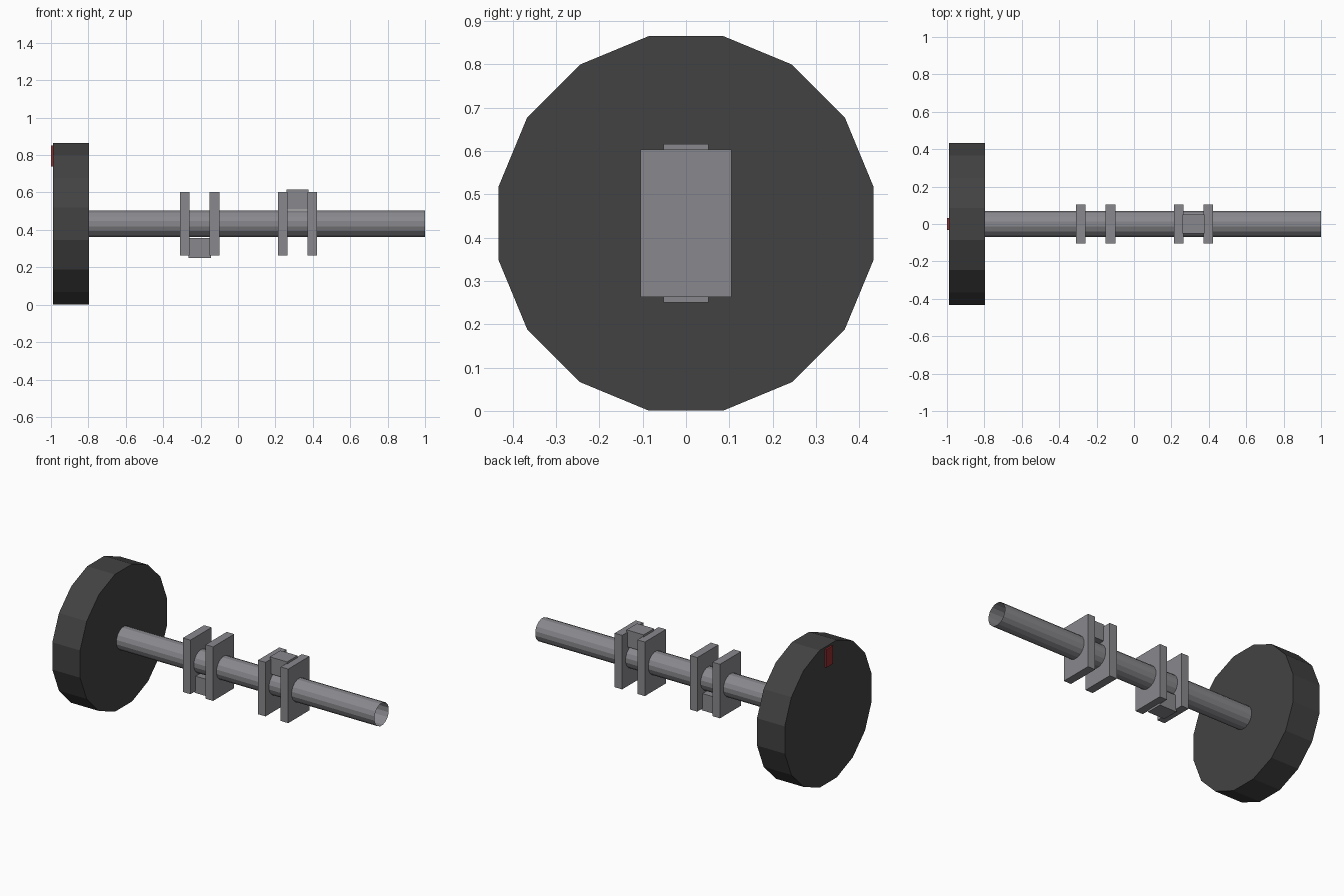
import bpy, bmesh
from math import pi, cos
from mathutils import Matrix

cube = bpy.data.objects.get("Cube")
if cube:
    bpy.data.objects.remove(cube, do_unlink=True)

AXIS_Z = 0.433
SIDES = 16


def material(name, rgb):
    m = bpy.data.materials.new(name)
    m.use_nodes = True
    m.diffuse_color = (*rgb, 1)
    m.node_tree.nodes["Principled BSDF"].inputs["Base Color"].default_value = (*rgb, 1)
    return m


steel = material("steel grey", (0.25, 0.25, 0.27))
iron = material("dark iron", (0.055, 0.055, 0.055))
red = material("dark red", (0.3, 0.027, 0.03))


def finish(bm, name, mat):
    mesh = bpy.data.meshes.new(name)
    bm.to_mesh(mesh)
    bm.free()
    mesh.materials.append(mat)
    obj = bpy.data.objects.new(name, mesh)
    bpy.context.collection.objects.link(obj)
    return obj


def box(name, x, y, z, mat):
    """Box from (low, high) ranges along each axis."""
    bm = bmesh.new()
    bmesh.ops.create_cube(bm, size=1)
    for v in bm.verts:
        v.co = [(lo + hi) / 2 + c * (hi - lo) for c, (lo, hi) in zip(v.co, (x, y, z))]
    return finish(bm, name, mat)


def x_cylinder(name, x0, x1, apothem, mat, capped):
    """Faceted cylinder along x with a flat side on top."""
    bm = bmesh.new()
    r = apothem / cos(pi / SIDES)
    bmesh.ops.create_cone(bm, cap_ends=capped, segments=SIDES,
                          radius1=r, radius2=r, depth=x1 - x0)
    turn = Matrix.Rotation(pi / 2, 4, 'Y') @ Matrix.Rotation(pi / SIDES, 4, 'Z')
    bm.transform(Matrix.Translation(((x0 + x1) / 2, 0, AXIS_Z)) @ turn)
    return finish(bm, name, mat)


# Flywheel with its timing mark, and the open-ended shaft
x_cylinder("flywheel", -0.99, -0.797, 0.432, iron, True)
box("timing_mark", (-1.0, -0.985), (-0.032, 0.032), (0.738, 0.852), red)
x_cylinder("shaft", -0.89, 1.0, 0.0705, steel, False)

# Two crank throws: a pair of webs joined by an offset pin
for label, centre, side in (("rear", -0.205, -1), ("front", 0.318, 1)):
    for end, direction in (("inner", -1), ("outer", 1)):
        x = centre + direction * 0.079
        box(f"{label}_{end}_web", (x - 0.026, x + 0.026), (-0.105, 0.105),
            (AXIS_Z - 0.17, AXIS_Z + 0.17), steel)
    pin_z = AXIS_Z + side * 0.13
    box(f"{label}_crank_pin", (centre - 0.06, centre + 0.06), (-0.052, 0.052),
        (pin_z - 0.053, pin_z + 0.053), steel)
